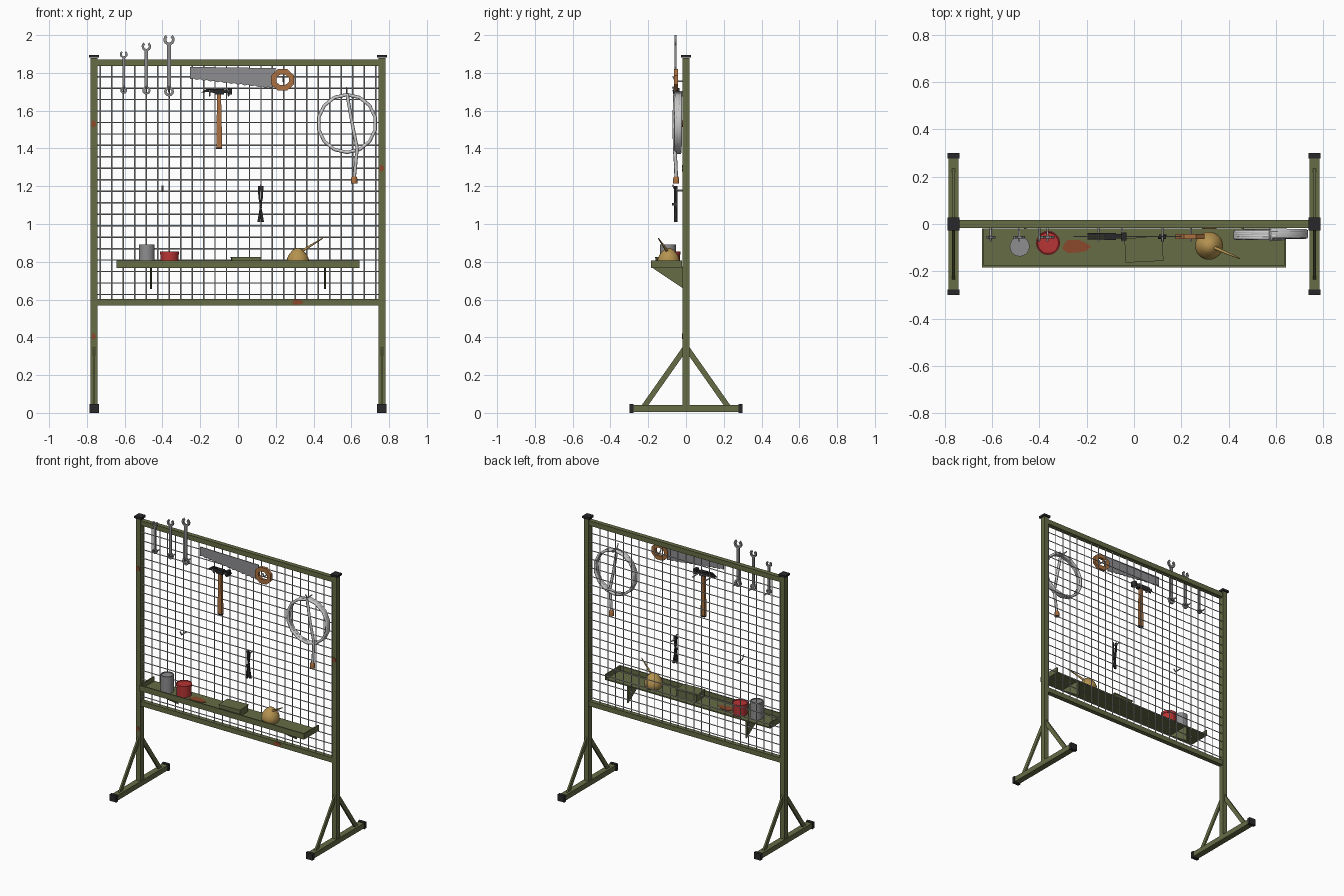
import bpy, bmesh, math
from mathutils import Vector, Matrix

cube = bpy.data.objects.get("Cube")
if cube:
    bpy.data.objects.remove(cube, do_unlink=True)


def material(name, r, g, b):
    m = bpy.data.materials.new(name)
    m.use_nodes = True
    m.diffuse_color = (r, g, b, 1)
    m.node_tree.nodes["Principled BSDF"].inputs["Base Color"].default_value = (r, g, b, 1)
    return m


OLIVE = material("olive paint", 0.13, 0.15, 0.06)
BLACK = material("black rubber", 0.022, 0.022, 0.024)
WIRE = material("dark wire", 0.045, 0.047, 0.05)
STEEL = material("steel", 0.27, 0.27, 0.28)
RED = material("red tin", 0.48, 0.035, 0.035)
BRASS = material("brass", 0.46, 0.29, 0.08)
WOOD = material("wood", 0.4, 0.16, 0.05)
RUST = material("rust", 0.26, 0.065, 0.025)


def finish(name, bm, mat, smooth=False):
    bmesh.ops.recalc_face_normals(bm, faces=bm.faces)
    mesh = bpy.data.meshes.new(name)
    bm.to_mesh(mesh)
    bm.free()
    mesh.materials.append(mat)
    ob = bpy.data.objects.new(name, mesh)
    bpy.context.collection.objects.link(ob)
    if smooth:
        bpy.ops.object.select_all(action="DESELECT")
        ob.select_set(True)
        bpy.context.view_layer.objects.active = ob
        bpy.ops.object.shade_smooth_by_angle(angle=math.radians(40))
    return ob


def add_box(bm, centre, size, turn=Matrix()):
    m = Matrix.Translation(centre) @ turn @ Matrix.Diagonal((*size, 1))
    bmesh.ops.create_cube(bm, size=1, matrix=m)


def box(name, centre, size, mat, turn=Matrix()):
    bm = bmesh.new()
    add_box(bm, centre, size, turn)
    return finish(name, bm, mat)


def add_prism(bm, points, shift):
    """Extrude a closed outline along a vector."""
    face = bm.faces.new([bm.verts.new(p) for p in points])
    out = bmesh.ops.extrude_face_region(bm, geom=[face])["geom"]
    bmesh.ops.translate(bm, vec=shift, verts=[v for v in out if isinstance(v, bmesh.types.BMVert)])


def add_arc(bm, x, z, y, inner, outer, start, sweep, n, depth):
    """Flat ring, or part of one, facing the front."""
    for i in range(n):
        a, b = (math.radians(start + sweep * k / n) for k in (i, i + 1))
        pts = [(x + r[0] * math.cos(t), y - depth / 2, z + r[1] * math.sin(t))
               for r, t in ((inner, a), (outer, a), (outer, b), (inner, b))]
        add_prism(bm, pts, (0, depth, 0))
    bmesh.ops.remove_doubles(bm, verts=bm.verts, dist=0.0002)


def tubes(name, paths, radius, mat, res=1):
    curve = bpy.data.curves.new(name, "CURVE")
    curve.dimensions = "3D"
    curve.bevel_depth, curve.bevel_resolution, curve.use_fill_caps = radius, res, True
    for path in paths:
        s = curve.splines.new("POLY")
        s.points.add(len(path) - 1)
        for p, co in zip(s.points, path):
            p.co = (*co, 1)
    ob = bpy.data.objects.new(name, curve)
    bpy.context.collection.objects.link(ob)
    bpy.ops.object.select_all(action="DESELECT")
    ob.select_set(True)
    bpy.context.view_layer.objects.active = ob
    bpy.ops.object.convert(target="MESH")
    return ob


def lathe(name, x, y, profile, mat, n=20):
    bm = bmesh.new()
    verts = [bm.verts.new((r, 0, z)) for r, z in profile]
    edges = [bm.edges.new(e) for e in zip(verts, verts[1:])]
    bmesh.ops.spin(bm, geom=verts + edges, cent=(0, 0, 0), axis=(0, 0, 1),
                   angle=math.tau, steps=n, use_duplicate=False)
    bmesh.ops.remove_doubles(bm, verts=bm.verts, dist=0.0002)
    bmesh.ops.translate(bm, vec=(x, y, 0), verts=bm.verts)
    return finish(name, bm, mat, True)


# Stand: posts, feet, braces and caps
for side, sx in (("left", 1), ("right", -1)):
    x = sx * 0.762
    box(side + "_post", (x, 0, 0.96), (0.036, 0.038, 1.84), OLIVE)
    box(side + "_post_cap", (x, 0, 1.888), (0.052, 0.054, 0.014), BLACK)
    box(side + "_foot", (x, 0, 0.023), (0.042, 0.57, 0.036), OLIVE)
    for end, sy in (("back", 1), ("front", -1)):
        box(f"{side}_{end}_foot_cap", (x, sy * 0.288, 0.023), (0.05, 0.022, 0.046), BLACK)
        bm = bmesh.new()
        add_prism(bm, [(x - 0.006, sy * y, z) for y, z in
                       ((0.235, 0.04), (0.2, 0.04), (0.01, 0.31), (0.01, 0.36))], (0.012, 0, 0))
        finish(f"{side}_{end}_brace", bm, OLIVE)
box("top_rail", (0, 0, 1.853), (1.49, 0.032, 0.034), OLIVE)
box("bottom_rail", (0, 0, 0.585), (1.49, 0.032, 0.034), OLIVE)

# Wire grid
PITCH = 0.0607
grid = [[(i * PITCH, 0, 0.58), (i * PITCH, 0, 1.85)] for i in range(-12, 13)]
grid += [[(-0.75, 0.005, z), (0.75, 0.005, z)] for z in (0.627 + k * PITCH for k in range(20))]
tubes("wire_grid", grid, 0.0036, WIRE, 0)

# Shelf tray and its brackets
bm = bmesh.new()
add_box(bm, (0, -0.1, 0.771), (1.284, 0.164, 0.008))
add_box(bm, (0, -0.18, 0.787), (1.284, 0.008, 0.04))
for x in (-0.638, 0.638):
    add_box(bm, (x, -0.1, 0.787), (0.008, 0.16, 0.04))
finish("shelf", bm, OLIVE)
for side, x in (("left", 0.46), ("right", -0.46)):
    bm = bmesh.new()
    add_prism(bm, [(x - 0.005, y, z) for y, z in ((-0.178, 0.768), (-0.01, 0.768), (-0.01, 0.655))],
              (0.01, 0, 0))
    finish(side + "_shelf_bracket", bm, OLIVE)

# Hooks
hooks = [(-0.605, 1.7), (-0.485, 1.7), (-0.365, 1.7), (-0.4, 1.175), (0.12, 1.18),
         (-0.15, 1.68), (-0.05, 1.68), (0.24, 1.755), (0.575, 1.695)]
tubes("hooks", [[(x, 0, z), (x, -0.055, z), (x, -0.07, z + 0.028)] for x, z in hooks], 0.0045, BLACK)

# Wrenches, from small to large
for name, x, low, high in (("small", -0.605, 1.69, 1.915), ("medium", -0.485, 1.685, 1.96),
                           ("large", -0.365, 1.675, 2.0)):
    s = (high - low) / 0.325
    ring, jaw = 0.026 * s, 0.03 * s
    bm = bmesh.new()
    add_arc(bm, x, low + ring, -0.056, (ring * .5,) * 2, (ring,) * 2, 0, 360, 12, 0.012)
    add_arc(bm, x, high - jaw * .8, -0.056, (jaw * .5,) * 2, (jaw,) * 2, 125, 290, 12, 0.012)
    z0, z1 = low + ring * 1.8, high - jaw * 1.6
    add_box(bm, (x, -0.056, (z0 + z1) / 2), (0.021 * s, 0.009, z1 - z0))
    finish(name + "_wrench", bm, STEEL)

# Handsaw
bm = bmesh.new()
TEETH = 24
edge = [(-0.255 + 0.435 * i / TEETH, 1.767 - 0.05 * i / TEETH + 0.006 * (i % 2)) for i in range(TEETH + 1)]
add_prism(bm, [(x, -0.055, z) for x, z in edge + [(0.2, 1.825), (-0.255, 1.832)]], (0, 0.005, 0))
finish("saw_blade", bm, STEEL)
bm = bmesh.new()
add_arc(bm, 0.236, 1.763, -0.053, (0.036, 0.03), (0.066, 0.061), 22.5, 360, 8, 0.02)
finish("saw_handle", bm, WOOD)

# Hammer
bm = bmesh.new()
add_box(bm, (-0.1, -0.052, 1.7), (0.05, 0.03, 0.03))
add_box(bm, (-0.065, -0.052, 1.703), (0.03, 0.02, 0.02))
add_box(bm, (-0.042, -0.052, 1.703), (0.022, 0.034, 0.034))
for y in (-0.066, -0.048):
    add_prism(bm, [(x, y, z) for x, z in
                   ((-0.12, 1.716), (-0.12, 1.692), (-0.16, 1.7), (-0.196, 1.694), (-0.165, 1.716))],
              (0, 0.01, 0))
finish("hammer_head", bm, BLACK)
bm = bmesh.new()
add_prism(bm, [(-0.1 + x, -0.062, z) for x, z in ((-0.01, 1.69), (-0.015, 1.47), (-0.015, 1.405),
                                                (0.015, 1.405), (0.015, 1.47), (0.01, 1.69))], (0, 0.02, 0))
finish("hammer_handle", bm, WOOD)
box("hammer_butt", (-0.1, -0.052, 1.402), (0.031, 0.022, 0.008), BLACK)

# Coiled hose with its loose end
SEGS, TURNS = 14, 4
coil = [(0.577 + 0.153 * math.sin(math.tau * i / SEGS), -0.029 - 0.03 * i / (SEGS * TURNS),
         1.532 + 0.153 * math.cos(math.tau * i / SEGS)) for i in range(SEGS * TURNS + 1)]
tubes("hose_coil", [coil], 0.0095, BLACK)
tubes("hose_end", [[(0.577, -0.059, 1.69), (0.603, -0.062, 1.54), (0.631, -0.06, 1.4),
                    (0.622, -0.054, 1.31), (0.615, -0.052, 1.24)]], 0.0095, BLACK)
lathe("hose_fitting", 0.615, -0.052, [(0, 1.214), (0.017, 1.214), (0.017, 1.24), (0.012, 1.252), (0, 1.252)],
      WOOD, 10)

# Pliers: two crossing halves and a pivot
bm = bmesh.new()
for s, y in ((1, -0.064), (-1, -0.054)):
    add_prism(bm, [(0.12 + s * x, y, z) for x, z in
                   ((0.004, 1.2), (0.015, 1.2), (0.012, 1.14), (0.004, 1.1), (-0.006, 1.07),
                    (-0.018, 1.01), (-0.002, 1.01), (-0.006, 1.09), (0.003, 1.14))], (0, 0.01, 0))
finish("pliers", bm, BLACK)
box("pliers_pivot", (0.12, -0.06, 1.105), (0.012, 0.026, 0.012), WIRE)

# Things on the shelf
lathe("grey_can", -0.483, -0.095, [(0, 0.775), (0.042, 0.775), (0.042, 0.892), (0.037, 0.892),
                                  (0.037, 0.886), (0, 0.886)], STEEL)
lathe("red_tin", -0.363, -0.08, [(0, 0.775), (0.048, 0.775), (0.048, 0.838), (0.051, 0.838),
                                (0.051, 0.855), (0.046, 0.855), (0.044, 0.851), (0, 0.851)], RED)
box("parts_box", (0.042, -0.108, 0.798), (0.155, 0.098, 0.046), OLIVE, Matrix.Rotation(0.05, 4, "Z"))
box("parts_box_lid", (0.042, -0.108, 0.822), (0.16, 0.103, 0.006), OLIVE, Matrix.Rotation(0.05, 4, "Z"))
lathe("oil_can", 0.317, -0.092, [(0, 0.775), (0.05, 0.775), (0.058, 0.79), (0.059, 0.812), (0.05, 0.835),
                                (0.034, 0.855), (0.02, 0.868), (0, 0.873)], BRASS, 24)
bm = bmesh.new()
start, tip = Vector((0.325, -0.094, 0.848)), Vector((0.447, -0.146, 0.924))
turn = (tip - start).to_track_quat("Z", "Y").to_matrix().to_4x4()
bmesh.ops.create_cone(bm, cap_ends=True, segments=10, radius1=0.008, radius2=0.003,
                      depth=(tip - start).length, matrix=Matrix.Translation((start + tip) / 2) @ turn)
finish("oil_can_spout", bm, BRASS, True)

# Rust patches, as thin plates with uneven outlines
def patch(name, centre, rx, ry, flat):
    pts = []
    for i in range(9):
        a, k = math.tau * i / 9, 1 - 0.2 * (i * 5 % 3) / 2
        u, v = rx * k * math.cos(a), ry * k * math.sin(a)
        pts.append(Vector(centre) + Vector((u, v, 0) if flat else (u, 0, v)))
    bm = bmesh.new()
    add_prism(bm, pts, (0, 0, 0.003) if flat else (0, 0.004, 0))
    finish(name, bm, RUST)


patch("rust_upper_right_post", (-0.764, -0.022, 1.53), 0.015, 0.02, False)
patch("rust_lower_right_post", (-0.764, -0.022, 0.405), 0.014, 0.017, False)
patch("rust_left_post", (0.76, -0.022, 1.295), 0.015, 0.02, False)
patch("rust_bottom_rail", (0.315, -0.019, 0.586), 0.033, 0.016, False)
patch("rust_shelf", (-0.247, -0.095, 0.775), 0.066, 0.032, True)
